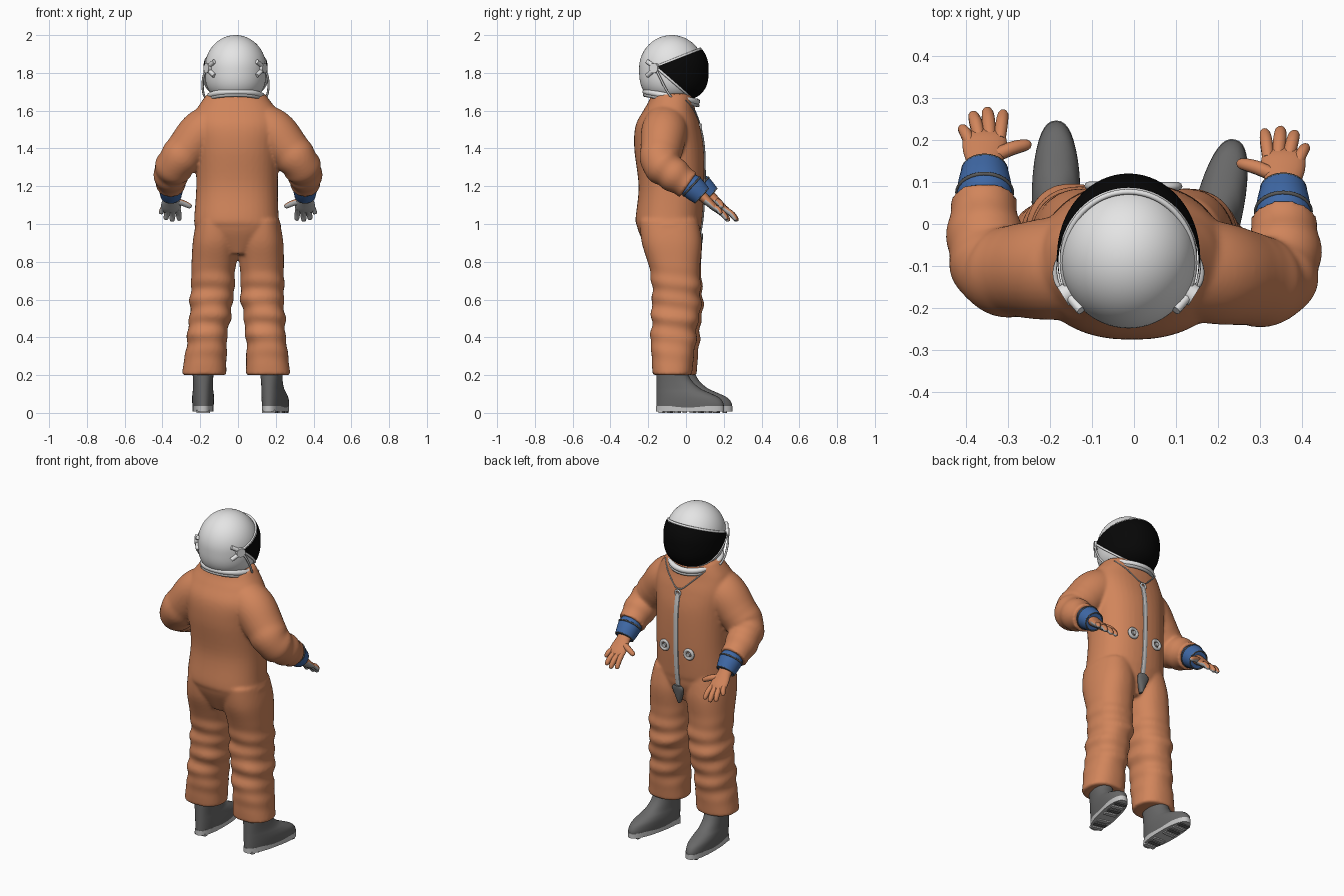
import bpy, bmesh, math
from mathutils import Vector, Matrix

if "Cube" in bpy.data.objects:
    bpy.data.objects.remove(bpy.data.objects["Cube"], do_unlink=True)

def material(name, r, g, b):
    m = bpy.data.materials.new(name)
    m.use_nodes = True
    m.diffuse_color = (r, g, b, 1)
    m.node_tree.nodes["Principled BSDF"].inputs["Base Color"].default_value = (r, g, b, 1)
    return m

ORANGE = material("suit orange", .64, .235, .105)
WHITE = material("helmet white", .78, .78, .78)
BLACK = material("visor black", .002, .002, .002)
BLUE = material("cuff blue", .05, .14, .38)
BOOT = material("boot grey", .14, .14, .14)
PALE = material("pale grey", .56, .56, .56)
PALM = material("palm grey", .45, .45, .45)
DARK = material("seal dark grey", .1, .1, .1)

# Turn a bmesh into a smooth shaded object; rule picks the material of a face
def finish(name, bm, mats, angle=40, rule=None):
    bmesh.ops.recalc_face_normals(bm, faces=bm.faces)
    bm.normal_update()
    for f in bm.faces:
        f.material_index = rule(f) if rule else 0
    me = bpy.data.meshes.new(name)
    bm.to_mesh(me)
    bm.free()
    for m in mats:
        me.materials.append(m)
    ob = bpy.data.objects.new(name, me)
    bpy.context.collection.objects.link(ob)
    bpy.ops.object.select_all(action='DESELECT')
    ob.select_set(True)
    bpy.context.view_layer.objects.active = ob
    bpy.ops.object.shade_smooth_by_angle(angle=math.radians(angle))
    return ob

# Catmull-Rom interpolation of equal-length tuples
def spline(rows, n):
    out, last = [], len(rows) - 1
    for i in range(last):
        p = [rows[min(max(i + k, 0), last)] for k in (-1, 0, 1, 2)]
        for t in (j / n for j in range(n)):
            out.append(tuple(b + .5 * t * (c - a + t * (2*a - 5*b + 4*c - d + t * (3*(b - c) + d - a)))
                             for a, b, c, d in zip(*p)))
    return out + [tuple(rows[-1])]

# Bridge rings of points and cap both ends
def skin(name, rings, mats, angle=40, rule=None):
    bm = bmesh.new()
    vs = [[bm.verts.new(p) for p in r] for r in rings]
    for a, b in zip(vs, vs[1:]):
        for i in range(len(a)):
            bm.faces.new((a[i - 1], a[i], b[i], b[i - 1]))
    bm.faces.new(vs[0])
    bm.faces.new(vs[-1])
    return finish(name, bm, mats, angle, rule)

def angles(n):
    return [math.tau * i / n for i in range(n)]

def oval(z, cx, cy, rx, ry, sides=40, power=2.3, fold=None):
    pts = []
    for t in angles(sides):
        c, s, k = math.cos(t), math.sin(t), 1 + (fold(z, t) if fold else 0)
        pts.append((cx + k * rx * math.copysign(abs(c) ** (2 / power), c),
                    cy + k * ry * math.copysign(abs(s) ** (2 / power), s), z))
    return pts

# Stack of ovals given as (z, centre x, centre y, radius x, radius y)
def loft(name, rows, mat, n=6, **kw):
    return skin(name, [oval(*r, **kw) for r in spline(rows, n)], [mat])

# Tube along (x, y, z, radius) points
def sweep(name, path, mats, sides=12, n=6, rule=None, fold=lambda t: 0):
    pts = spline(path, n)
    pos = [Vector(p[:3]) for p in pts]
    rings, u = [], (pos[1] - pos[0]).orthogonal()
    for i, p in enumerate(pos):
        d = (pos[min(i + 1, len(pos) - 1)] - pos[max(i - 1, 0)]).normalized()
        u = (u - d * u.dot(d)).normalized()
        r = pts[i][3] * (1 + fold(i / len(pos)))
        rings.append([p + r * (u * math.cos(a) + d.cross(u) * math.sin(a)) for a in angles(sides)])
    return skin(name, rings, mats, 50, rule)

def ring(name, mat, centre, radius, thick, axis):
    turn = Vector((0, 0, 1)).rotation_difference(Vector(axis)).to_euler()
    bpy.ops.mesh.primitive_torus_add(location=centre, rotation=turn, major_radius=radius, minor_radius=thick,
                                     major_segments=40, minor_segments=8)
    bpy.context.object.name = name
    bpy.context.object.data.materials.append(mat)
    bpy.ops.object.shade_smooth()

# Torso
TORSO = [(.84, 0, -.08, .07, .115), (.94, 0, -.085, .2, .158), (.99, 0, -.09, .228, .17),
         (1.03, -.008, -.09, .224, .177), (1.2, -.005, -.077, .216, .174), (1.4, -.005, -.09, .223, .184),
         (1.52, -.005, -.097, .235, .17), (1.6, -.008, -.088, .213, .138),
         (1.65, -.01, -.078, .182, .119), (1.69, -.01, -.075, .152, .109)]
TORSO_FINE = spline(TORSO, 20)
suit = [loft("torso", TORSO, ORANGE)]

def front(x, z):
    _, cx, cy, rx, ry = min(TORSO_FINE, key=lambda r: abs(r[0] - z))
    return cy + ry * max(0, 1 - abs((x - cx) / rx) ** 2.3) ** (1 / 2.3)

# Chest zip, crotch flap, ports and neck cord
zip_z = [.92 + .059 * i for i in range(11)]
loft("front_zip", [(z, 0, front(0, z), .015, .007) for z in zip_z], PALE, sides=12)
loft("zip_flap", [(.84, 0, .06, .006, .014), (.88, 0, .066, .022, .017), (.93, 0, .077, .037, .013),
                  (.95, 0, .08, .024, .01)], BOOT, sides=16)
ring("zip_pull", PALE, (0, front(0, 1.51) + .004, 1.51), .016, .006, (0, 1, 0))
for side, x, z in (("left", .08, 1.178), ("right", -.083, 1.163)):
    y = front(x, z)
    ring(side + "_port_rim", PALE, (x, y + .002, z), .025, .01, (0, 1, 0))
    sweep(side + "_port_core", [(x, y - .01, z, .012), (x, y + .012, z, .012)], [PALE], 20, 1)
cord = [(x, 1.525 + .13 * abs(x / .14) ** 1.2) for x in (-.14, -.1, -.06, -.02, .02, .06, .1, .14)]
sweep("neck_cord", [(x, front(x, z) + .003, z, .0035) for x, z in cord], [PALM], 8)

# Legs with fabric folds
def leg_fold(z, t):
    window = math.exp(-((z - .52) / .21) ** 4)
    return window * (.042 * math.sin(66 * z + 1.2 * math.sin(t)) + .03 * math.sin(37 * z + 2 * math.cos(t)))

LEG = [(1.02, .112, -.09, .108, .155), (.9, .12, -.075, .12, .159), (.75, .127, -.058, .116, .132),
       (.6, .13, -.05, .114, .13), (.4, .148, -.066, .106, .12), (.2, .16, -.073, .118, .104)]
BOOT_ROWS = [(.02, .264, .054), (.05, .262, .057), (.08, .24, .058), (.105, .19, .056), (.13, .135, .053),
             (.17, .09, .053), (.215, .065, .056)]
for side, s in (("left", 1), ("right", -1)):
    rows = []
    for z, cx, cy, rx, ry in LEG:
        drop = max(0, (.9 - z) / .7) if s < 0 else 0
        rows.append((z, s * (cx + .02 * drop), cy + .025 * drop, rx, ry))
    suit.append(loft(side + "_trouser_leg", rows, ORANGE, 14, fold=leg_fold))
    # Boots, soles and treads
    turn = Matrix.Translation((.18, -.058, 0) if s > 0 else (-.185, -.02, 0)) @ Matrix.Rotation(
        math.radians(-13 if s > 0 else 0), 4, 'Z')
    foot = [loft(side + "_boot", [(z, 0, toe / 2 - .05, rx, toe / 2 + .05) for z, toe, rx in BOOT_ROWS], BOOT, 4),
            loft(side + "_sole", [(z, 0, .082, .055, .184) for z in (.007, .036)], PALE, 1, power=2.4)]
    for i in (0, 1, 2, 4, 5, 6, 7):
        foot.append(loft(side + "_tread", [(z, 0, i * .042 - .07, .036, .012) for z in (0, .014)],
                         BOOT if i % 2 else PALE, 1, power=12))
    for part in foot:
        part.matrix_world = turn

# Arms, cuffs and gloves
ARM = [(.08, -.102, 1.545, .112), (.185, -.115, 1.487, .122), (.262, -.128, 1.402, .113),
       (.325, -.135, 1.325, .103), (.353, -.075, 1.268, .092), (.357, .012, 1.206, .077)]
F, N = Vector((0, .735, -.678)), Vector((0, .678, .735))
FINGERS = [(-.036, .1, -.045, .19, .0145), (-.012, .11, -.006, .197, .0155),
           (.013, .105, .028, .184, .015), (.034, .085, .055, .14, .0135), (-.015, .04, -.108, .086, .016)]
PALM_ROWS = [(-.02, .04, .03), (.02, .042, .026), (.06, .051, .022), (.1, .052, .018), (.125, .042, .01)]

for side, s in (("left", 1), ("right", -1)):
    reach = 0 if s > 0 else .045
    arm = [(s * x, y + reach * i / 5, z, r) for i, (x, y, z, r) in enumerate(ARM)]
    suit.append(sweep(side + "_arm", arm, [ORANGE], 32, 10,
                      fold=lambda t: .04 * math.sin(40 * t) * max(0, min(1, 4 * t - 1.6))))

    def at(sideways, forward, up=0):
        return Vector((s * (.355 + sideways), .083 + reach, 1.15)) + F * forward + N * up

    def palm_side(f):
        along = (f.calc_center_median() - at(0, 0)).dot(F)
        return int(f.normal.dot(N) < -.1 and along > .025)

    sweep(side + "_cuff", [(*at(0, f), r) for f, r in ((-.12, .045), (-.085, .064), (-.05, .064), (0, .055))],
          [BLUE], 28)
    ring(side + "_cuff_seal", DARK, at(0, -.072), .065, .005, F)
    ring(side + "_cuff_edge", DARK, at(0, 0), .052, .004, F)
    skin(side + "_palm", [[at(w * math.cos(a), f, h * math.sin(a)) for a in angles(20)]
                          for f, w, h in spline(PALM_ROWS, 4)], [ORANGE, PALM], 50, palm_side)
    for i, (x0, f0, x1, f1, r) in enumerate(FINGERS):
        path = [(0, 0, 1), (.5, .006, 1.05), (.9, 0, .85), (1, -.003, .4)]
        sweep(f"{side}_finger_{i + 1}", [(*at(x0 + (x1 - x0) * t, f0 + (f1 - f0) * t, up), r * k)
                                         for t, up, k in path], [ORANGE, PALM], 10, 3, palm_side)

# Merge the cloth into one blended surface
bpy.ops.object.select_all(action='DESELECT')
for part in suit:
    part.select_set(True)
bpy.context.view_layer.objects.active = suit[0]
bpy.ops.object.join()
suit[0].name = "suit"
remesh = suit[0].modifiers.new("blend", 'REMESH')
remesh.mode, remesh.voxel_size, remesh.use_smooth_shade = 'VOXEL', .009, True
relax = suit[0].modifiers.new("relax", 'SMOOTH')
relax.factor, relax.iterations = .5, 6

# Helmet: a sphere whose lower half is squared off towards the neck
HEAD = Vector((-.013, -.076, 1.825))

def dome(scale):
    bm = bmesh.new()
    bmesh.ops.create_uvsphere(bm, u_segments=64, v_segments=40, radius=1)
    for v in bm.verts:
        r = math.hypot(v.co.x, v.co.y)
        k = (1 - min(1, abs(v.co.z)) ** 3) ** (1 / 2.6) / r if v.co.z < 0 and r > .01 else 1
        v.co = Vector((v.co.x * k * scale[0], v.co.y * k * scale[1], v.co.z * scale[2]))
    return bm

shell = dome((.163, .172, .175))
shell.transform(Matrix.Translation(HEAD))
finish("helmet_shell", shell, [WHITE])
visor = dome((.17, .196, .177))
apex = Vector((0, -.087, .005))
planes = [Vector((0, -.1, .265)).normalized(), Vector((0, -.175, -.205)).normalized()]
for n in planes:
    bmesh.ops.bisect_plane(visor, geom=visor.verts[:] + visor.edges[:] + visor.faces[:],
                           plane_co=apex, plane_no=n, clear_outer=True)
for name, n, inset in zip(("visor_brim", "visor_chin_rim"), planes, (.94, .99)):
    edge = [v.co.copy() for v in visor.verts if abs((v.co - apex).dot(n)) < 1e-4]
    edge.sort(key=lambda c: math.atan2(c.x, c.y - apex.y))
    sweep(name, [(c.x * inset + HEAD.x, c.y * inset + HEAD.y, c.z + HEAD.z + .003, .007) for c in edge], [WHITE], 8, 1)
visor.transform(Matrix.Translation(HEAD))
finish("visor", visor, [BLACK])
ring("helmet_base_ring", WHITE, (-.012, -.078, 1.674), .14, .016, (0, .19, .98))
ring("collar_ring", PALM, (-.012, -.078, 1.655), .144, .009, (0, .19, .98))

# Visor hinges and side hoses
HINGE_ARMS = [((.112, -.205, 1.86), (.142, -.17, 1.835)), ((.112, -.205, 1.785), (.142, -.17, 1.815))]
HOSE = [(.152, -.16, 1.82), (.17, -.14, 1.78), (.174, -.11, 1.72), (.164, -.08, 1.675), (.145, -.06, 1.665)]
for side, s in (("left", 1), ("right", -1)):
    def place(p, r):
        return (HEAD.x + s * p[0], p[1], p[2], r)

    sweep(side + "_hinge", [place((.12, -.15, 1.825), .026), place((.156, -.172, 1.825), .026)], [WHITE], 24, 1)
    for pair in HINGE_ARMS:
        sweep(side + "_hinge_arm", [place(p, .012) for p in pair], [WHITE], 10)
    sweep(side + "_hose", [place(p, .006) for p in HOSE], [PALE], 8)
